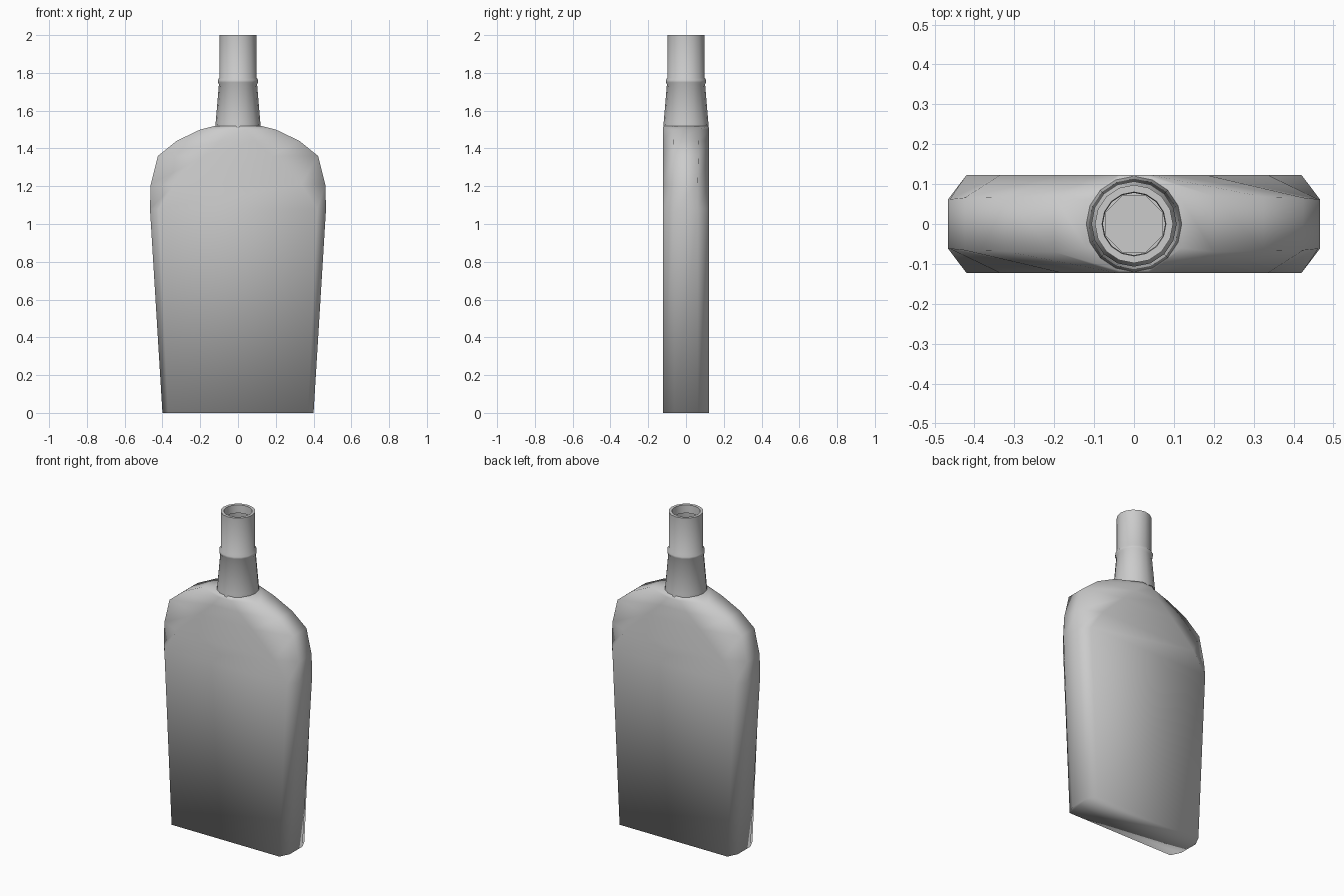
import bpy, bmesh
from math import cos, sin, pi

if "Cube" in bpy.data.objects:
    bpy.data.objects.remove(bpy.data.objects["Cube"])


def loft(name, rings, cap_start=False):
    """Bridge equal-length closed rings of points, bottom to top."""
    bm = bmesh.new()
    rows = [[bm.verts.new(p) for p in ring] for ring in rings]
    n = len(rows[0])
    for a, b in zip(rows, rows[1:]):
        for i in range(n):
            j = (i + 1) % n
            bm.faces.new((a[i], a[j], b[j], b[i]))
    if cap_start:
        bm.faces.new(rows[0][::-1])
    for f in bm.faces:
        f.smooth = True
    me = bpy.data.meshes.new(name)
    bm.to_mesh(me)
    bm.free()
    ob = bpy.data.objects.new(name, me)
    bpy.context.collection.objects.link(ob)
    return ob


def body_ring(z, w, f, ys=0.062, yf=0.123):
    """Chamfered rectangle: w = side half width, f = front panel half width."""
    quarter = [(w, ys), (f, yf)]
    pts = quarter + [(-x, y) for x, y in reversed(quarter)]
    pts += [(-x, -y) for x, y in pts]
    return [(x, y, z) for x, y in pts]


def circle(r, z, n=16):
    return [(r * cos(2 * pi * i / n), r * sin(2 * pi * i / n), z) for i in range(n)]


# Flat tapered body; the front panel narrows to a point under the neck
loft("bottle_body", [
    body_ring(0, 0.40, 0.37),
    body_ring(1.08, 0.466, 0.42),
    body_ring(1.21, 0.462, 0.335),
    body_ring(1.36, 0.424, 0.18, 0.066),
    body_ring(1.44, 0.325, 0.09, 0.068),
    body_ring(1.50, 0.20, 0.04, 0.07),
    body_ring(1.52, 0.12, 0.035, 0.06, 0.117),
    body_ring(1.52, 0.07, 0.03, 0.03, 0.07),
], cap_start=True)

# Inside floor seen through the neck
floor_ring = body_ring(0.03, 0.39, 0.36, 0.055, 0.115)
floor_mesh = bpy.data.meshes.new("inner_floor")
floor_mesh.from_pydata(floor_ring, [], [list(range(8))])
floor = bpy.data.objects.new("inner_floor", floor_mesh)
bpy.context.collection.objects.link(floor)

# Round neck with collar bead, open rim and short inner lip
neck_profile = [
    (0.123, 1.48), (0.118, 1.54), (0.101, 1.74), (0.107, 1.75), (0.107, 1.762),
    (0.098, 1.775), (0.098, 2.0), (0.080, 2.0), (0.078, 1.95),
]
neck = loft("bottle_neck", [circle(r, z) for r, z in neck_profile])
bpy.context.view_layer.objects.active = neck
neck.select_set(True)
bpy.ops.object.shade_smooth_by_angle(angle=0.9)
